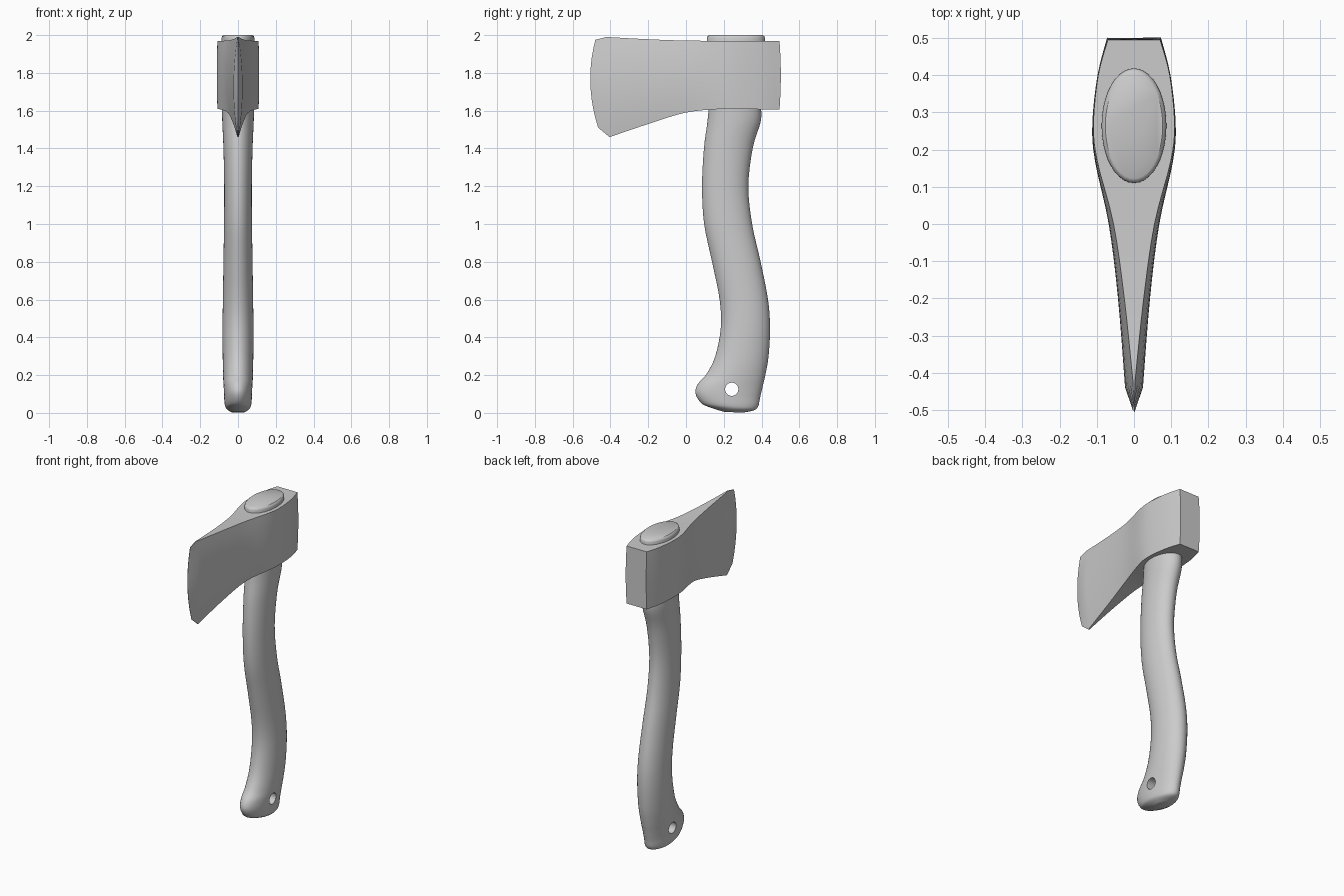
import bpy, bmesh, math
from mathutils import Matrix

if "Cube" in bpy.data.objects:
    bpy.data.objects.remove(bpy.data.objects["Cube"])


def smooth_rows(rows, steps):
    """Catmull-Rom interpolation through rows of numbers."""
    out = []
    n = len(rows)
    for i in range(n - 1):
        a, b, c, d = rows[max(i - 1, 0)], rows[i], rows[i + 1], rows[min(i + 2, n - 1)]
        for k in range(steps):
            t = k / steps
            out.append([0.5 * (2 * q + (r - p) * t + (2 * p - 5 * q + 4 * r - s) * t * t
                               + (3 * q - p - 3 * r + s) * t ** 3)
                        for p, q, r, s in zip(a, b, c, d)])
    out.append(list(rows[-1]))
    return out


def loft(name, rings):
    """Skin a list of equal-length point rings and cap both ends."""
    bm = bmesh.new()
    vs = [[bm.verts.new(p) for p in ring] for ring in rings]
    n = len(vs[0])
    for a, b in zip(vs, vs[1:]):
        for i in range(n):
            j = (i + 1) % n
            bm.faces.new((a[i], a[j], b[j], b[i]))
    bm.faces.new(vs[0])
    bm.faces.new(vs[-1])
    bmesh.ops.recalc_face_normals(bm, faces=bm.faces)
    me = bpy.data.meshes.new(name)
    bm.to_mesh(me)
    bm.free()
    ob = bpy.data.objects.new(name, me)
    bpy.context.collection.objects.link(ob)
    return ob


def activate(ob):
    bpy.ops.object.select_all(action='DESELECT')
    ob.select_set(True)
    bpy.context.view_layer.objects.active = ob


# Axe head: y top, z top, y bottom, z bottom, forward bulge, half width at edges, at middle
body = [
    (0.495, 1.970, 0.495, 1.605, -0.007, 0.070, 0.072),
    (0.400, 1.970, 0.400, 1.607, 0, 0.096, 0.098),
    (0.270, 1.970, 0.270, 1.610, 0, 0.109, 0.112),
    (0.170, 1.970, 0.170, 1.608, 0, 0.099, 0.105),
    (0.000, 1.971, 0.000, 1.590, 0, 0.055, 0.068),
    (-0.200, 1.978, -0.190, 1.533, 0.005, 0.026, 0.043),
    (-0.420, 1.990, -0.405, 1.460, 0.027, 0.003, 0.024),
]
cutting_edge = (-0.480, 1.975, -0.465, 1.510, 0.034, 0.0008, 0.0008)


def head_ring(row, count=11):
    yt, zt, yb, zb, bulge, we, wm = row
    side = []
    for i in range(count):
        t = i / (count - 1)
        k = 1 - (2 * t - 1) ** 2
        side.append((we + (wm - we) * k, yb + (yt - yb) * t - bulge * k, zb + (zt - zb) * t))
    return side + [(-x, y, z) for x, y, z in reversed(side)]


head = loft("axe_head", [head_ring(r) for r in smooth_rows(body, 4) + [cutting_edge]])

# Handle: front y, front z, back y, back z, half width
grip = [
    (0.200, 0.006, 0.300, 0.001, 0.035),
    (0.130, 0.028, 0.360, 0.014, 0.060),
    (0.080, 0.052, 0.382, 0.034, 0.070),
    (0.050, 0.105, 0.392, 0.080, 0.074),
    (0.064, 0.155, 0.406, 0.140, 0.077),
    (0.108, 0.205, 0.420, 0.200, 0.079),
    (0.155, 0.300, 0.437, 0.300, 0.081),
    (0.184, 0.450, 0.445, 0.450, 0.082),
    (0.178, 0.600, 0.434, 0.600, 0.080),
    (0.138, 0.800, 0.395, 0.800, 0.077),
    (0.096, 1.000, 0.350, 1.000, 0.074),
    (0.085, 1.200, 0.330, 1.200, 0.073),
    (0.095, 1.400, 0.353, 1.400, 0.077),
    (0.112, 1.530, 0.395, 1.540, 0.083),
    (0.120, 1.610, 0.398, 1.610, 0.085),
]
# Swollen end showing through the top of the head
knob = [(0.110, 1.930, 0.418, 1.930, 0.087), (0.110, 1.985, 0.418, 1.985, 0.087),
        (0.113, 1.994, 0.415, 1.994, 0.084), (0.122, 2.000, 0.406, 2.000, 0.077)]


def handle_ring(row, sides=40):
    yf, zf, yb, zb, w = row
    ring = []
    for i in range(sides):
        a = 2 * math.pi * i / sides
        t = 0.5 + 0.5 * math.cos(a)
        ring.append((w * math.sin(a), yf + (yb - yf) * t, zf + (zb - zf) * t))
    return ring


handle = loft("handle", [handle_ring(r) for r in smooth_rows(grip, 4) + knob])

# Hanging hole drilled through the grip
bpy.ops.mesh.primitive_cylinder_add(vertices=32, radius=0.035, depth=0.5,
                                    location=(0, 0.242, 0.125), rotation=(0, math.pi / 2, 0))
cutter = bpy.context.object
cutter.name = "hole_cutter"
cutter.hide_render = True
cut = handle.modifiers.new("hole", 'BOOLEAN')
cut.operation = 'DIFFERENCE'
cut.solver = 'EXACT'
cut.object = cutter
activate(handle)
bpy.ops.object.modifier_apply(modifier=cut.name)
bpy.data.objects.remove(cutter)

# Shading
for ob, angle in ((head, 20), (handle, 40)):
    activate(ob)
    bpy.ops.object.shade_smooth_by_angle(angle=math.radians(angle))
